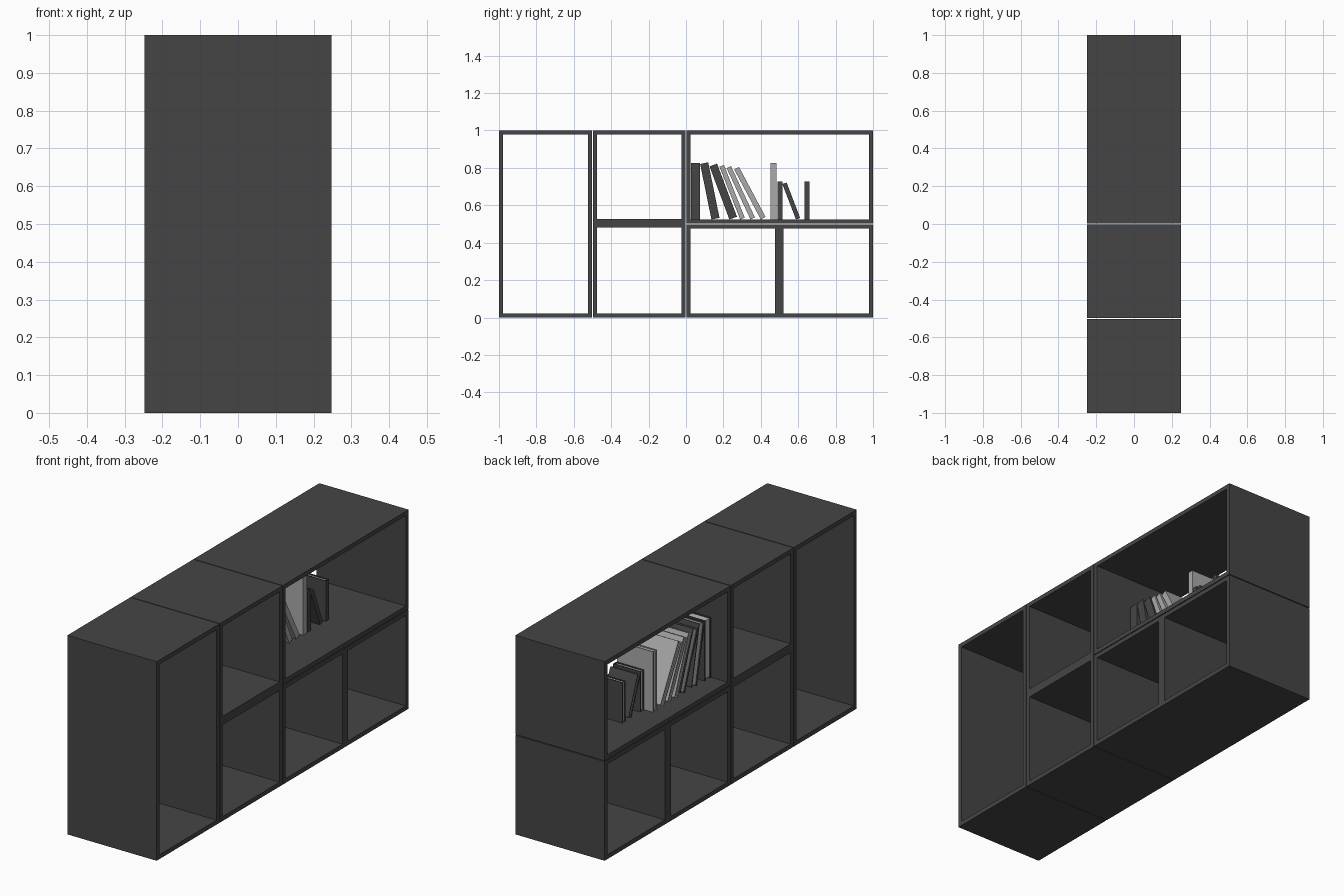
import bpy, bmesh
from math import radians
from mathutils import Matrix, Vector

if "Cube" in bpy.data.objects:
    bpy.data.objects.remove(bpy.data.objects["Cube"])


def material(name, v):
    m = bpy.data.materials.new(name)
    m.diffuse_color = (v, v, v, 1)
    m.use_nodes = True
    m.node_tree.nodes["Principled BSDF"].inputs["Base Color"].default_value = m.diffuse_color
    return m


CHARCOAL = material("charcoal board", 0.06)
DARK = material("dark cover", 0.06)
LIGHT = material("light grey cover", 0.40)
PAGES = material("page grey", 0.5)


def make_object(name, boxes, mats):
    """boxes: list of (min corner, max corner, material index)."""
    bm = bmesh.new()
    for lo, hi, mi in boxes:
        lo, hi = Vector(lo), Vector(hi)
        mat = Matrix.Translation((lo + hi) / 2) @ Matrix.Diagonal((*(hi - lo), 1))
        geo = bmesh.ops.create_cube(bm, size=1, matrix=mat)
        for f in {f for v in geo["verts"] for f in v.link_faces}:
            f.material_index = mi
    me = bpy.data.meshes.new(name)
    bm.to_mesh(me)
    bm.free()
    for m in mats:
        me.materials.append(m)
    ob = bpy.data.objects.new(name, me)
    bpy.context.collection.objects.link(ob)
    return ob


T = 0.022     # board thickness
D = 0.248     # half depth of the unit
G = 0.002     # half of the joint between modules


def module(name, y0, y1, z0, z1):
    """Open box frame, hollow from front to back along x."""
    make_object(name, [
        ((-D, y0, z0), (D, y0 + T, z1), 0),
        ((-D, y1 - T, z0), (D, y1, z1), 0),
        ((-D, y0 + T, z0), (D, y1 - T, z0 + T), 0),
        ((-D, y0 + T, z1 - T), (D, y1 - T, z1), 0)], [CHARCOAL])


# Four shelf modules
module("tall_cabinet", -1, -0.5 - G, 0, 1)
module("middle_cabinet", -0.5 + G, -G, 0, 1)
module("lower_cabinet", G, 1, 0, 0.5 - G)
module("upper_cabinet", G, 1, 0.5 + G, 1)

# Shelf and divider of double thickness
make_object("middle_shelf", [((-D, -0.5 + G + T, 0.482), (D, -G - T, 0.526))
                             + (0,)], [CHARCOAL])
make_object("lower_divider", [((-D, 0.475, T), (D, 0.52, 0.5 - T)) + (0,)], [CHARCOAL])

# Books: (bottom y, thickness, lean in degrees, height, depth, cover)
FLOOR = 0.5 + G + T
TALL, SMALL = (0.303, 0.2), (0.203, 0.152)
books = [
    (0.026, 0.048, 0, TALL, DARK),
    (0.136, 0.044, 11.5, TALL, DARK),
    (0.232, 0.043, 20.5, TALL, DARK),
    (0.290, 0.026, 21.5, TALL, LIGHT),
    (0.345, 0.026, 25, TALL, LIGHT),
    (0.400, 0.029, 28, TALL, LIGHT),
    (0.453, 0.030, 0, TALL, LIGHT),
    (0.488, 0.027, 0, SMALL, DARK),
    (0.588, 0.024, 21, SMALL, DARK),
    (0.634, 0.026, 0, SMALL, DARK),
]
C, I = 0.005, 0.005   # cover thickness, page inset
for n, (y, t, lean, (h, d), cover) in enumerate(books, 1):
    ob = make_object(f"book_{n}", [
        ((-d, 0, 0), (0, C, h), 0),              # front cover
        ((-d, t - C, 0), (0, t, h), 0),          # back cover
        ((-C, C, 0), (0, t - C, h), 0),          # spine
        ((-d + I, C, I), (-C, t - C, h - I), 1),  # pages
    ], [cover, PAGES])
    ob.location = (0.044, y, FLOOR)
    ob.rotation_euler = (radians(lean), 0, 0)
